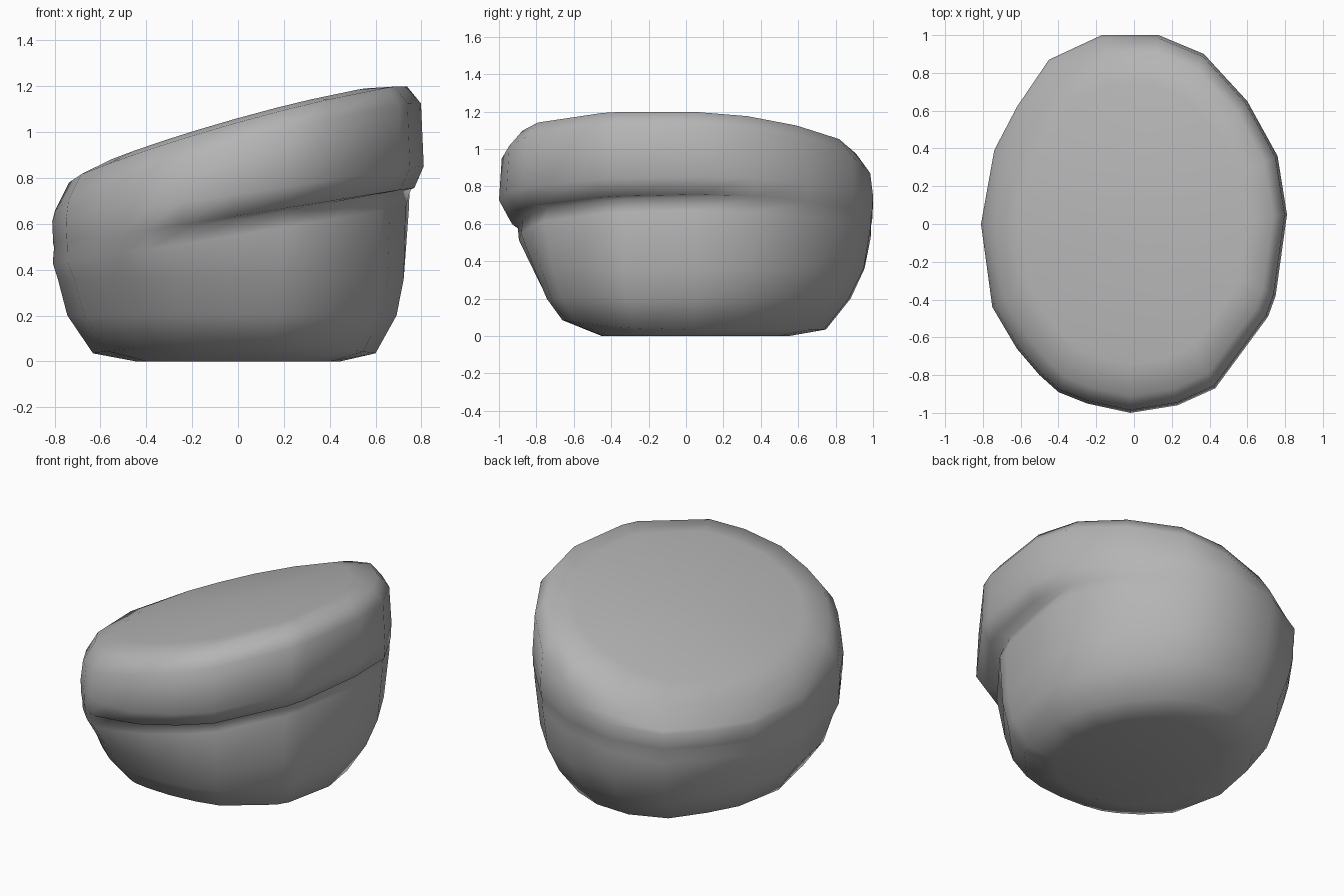
import bpy, bmesh, math

if "Cube" in bpy.data.objects:
    bpy.data.objects.remove(bpy.data.objects["Cube"])

# Widest outline seen from above, counter-clockwise from the right side
outline = [(.81, .05), (.76, .36), (.6, .65), (.37, .9), (.13, 1), (-.17, 1),
           (-.45, .87), (-.62, .62), (-.74, .39), (-.81, 0), (-.75, -.44),
           (-.62, -.66), (-.5, -.8), (-.4, -.89), (-.25, -.95), (-.02, -1),
           (.23, -.96), (.43, -.87), (.71, -.49), (.75, -.38)]


def ledge_weight(x, y):
    """1 under the overhang at front right, fading to 0 elsewhere."""
    d = abs((math.degrees(math.atan2(y, x)) + 44 + 180) % 360 - 180)
    t = min(max((74 - d) / 36, 0), 1)
    return t * t * (3 - 2 * t)


def top_z(x, y):
    """Tilted top surface, dropping a little to the back and back left."""
    z = 1.055 + .28 * x - .085 * x * x - .03 * y
    z -= .07 * y * y if y > 0 else .03 * y * y
    return z - .12 * max(0, .7 * (y - x) - .45)


def side_column(x, y):
    """Scale and height pairs from base to crown at one outline point."""
    w = ledge_weight(x, y)
    crack = .6 + .15 * x
    front = max(-y, 0) ** 2
    left = max(-x, 0)
    return [
        (.55 - .1 * front, .0),
        (.74 + .05 * left - .08 * front, .035 + .05 * front),
        (.87 + .06 * left - .11 * front - .02 * w, .2),
        (.95 + .025 * left - .08 * front - .07 * w, .36),
        (.985 + .015 * left - .02 * front - .10 * w, crack - .05),
        (.99 - .14 * w, crack + .02),
        (.995 - .055 * w, crack + .035),
        (1.0, crack + .13),
        (.985, top_z(x, y) - .1),
        (.91, top_z(x * .91, y * .91) - .015),
        (.74, top_z(x * .74, y * .74)),
    ]


# Boulder body lofted through the rings
bm = bmesh.new()
columns = [[bm.verts.new((x * s, y * s, z)) for s, z in side_column(x, y)]
           for x, y in outline]
n = len(columns)
for i, a in enumerate(columns):
    b = columns[(i + 1) % n]
    for k in range(len(a) - 1):
        bm.faces.new((a[k], b[k], b[k + 1], a[k + 1]))

# Flat base and gently crowned top
bm.faces.new([c[0] for c in reversed(columns)])
crown = bm.verts.new((0, 0, top_z(0, 0)))
for i, a in enumerate(columns):
    bm.faces.new((a[-1], columns[(i + 1) % n][-1], crown))
bmesh.ops.recalc_face_normals(bm, faces=bm.faces)

mesh = bpy.data.meshes.new("boulder")
bm.to_mesh(mesh)
bm.free()
boulder = bpy.data.objects.new("boulder", mesh)
bpy.context.collection.objects.link(boulder)
for p in mesh.polygons:
    p.use_smooth = True

# Dark grey stone
stone = bpy.data.materials.new("stone")
stone.diffuse_color = (.46, .46, .46, 1)
stone.use_nodes = True
stone.node_tree.nodes["Principled BSDF"].inputs["Base Color"].default_value = stone.diffuse_color
mesh.materials.append(stone)
